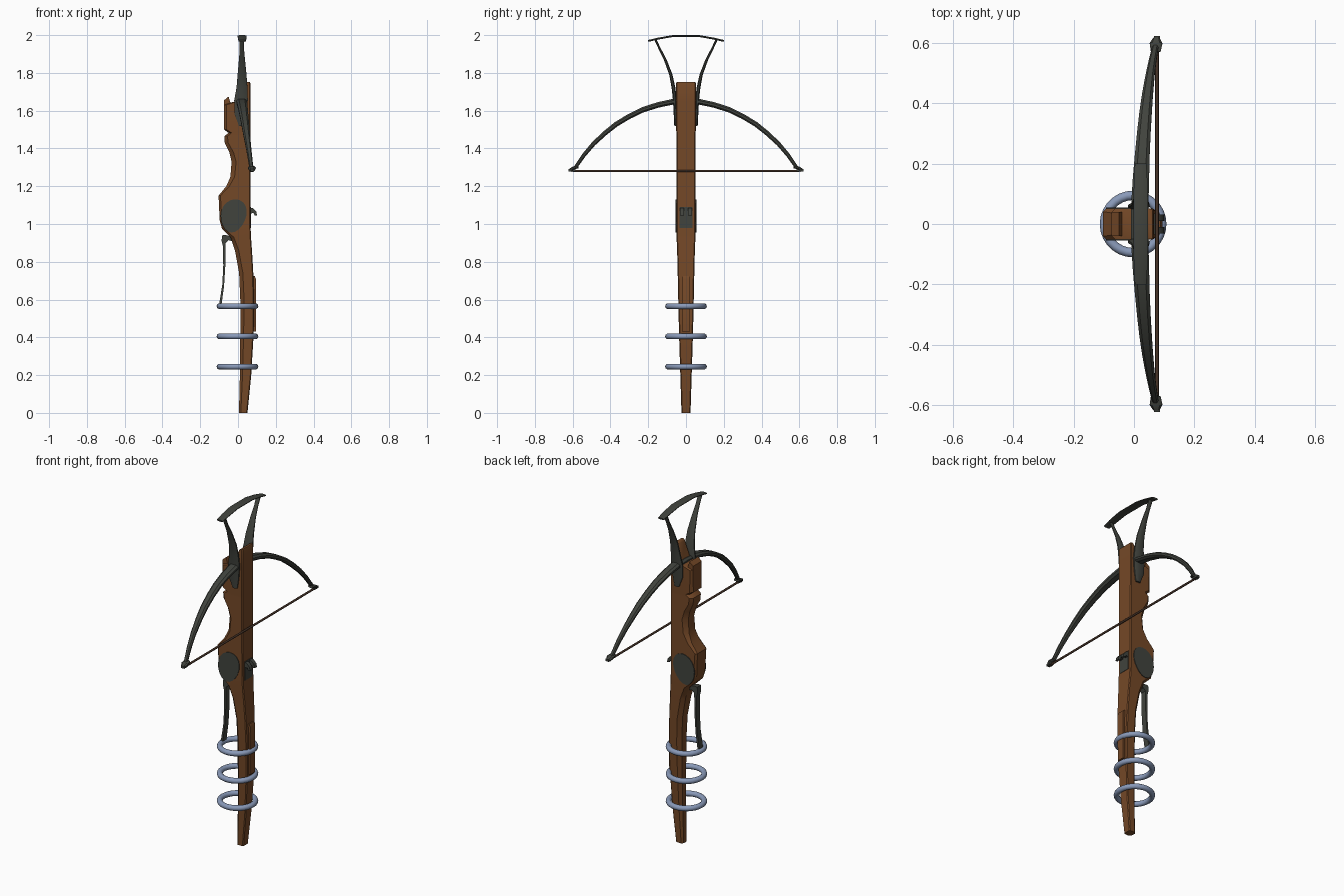
import bpy, bmesh, math
from mathutils import Vector


def material(name, rgb):
    m = bpy.data.materials.new(name)
    m.diffuse_color = (*rgb, 1)
    return m


WOOD = material("walnut wood", (0.175, 0.065, 0.020))
IRON = material("dark iron", (0.052, 0.056, 0.047))
STEEL = material("blue steel", (0.25, 0.32, 0.48))
CORD = material("string cord", (0.065, 0.035, 0.022))


def finish(bm, name, mat, angle=35):
    bmesh.ops.recalc_face_normals(bm, faces=bm.faces)
    me = bpy.data.meshes.new(name)
    bm.to_mesh(me)
    bm.free()
    ob = bpy.data.objects.new(name, me)
    bpy.context.collection.objects.link(ob)
    me.materials.append(mat)
    bpy.context.view_layer.objects.active = ob
    ob.select_set(True)
    bpy.ops.object.shade_smooth_by_angle(angle=math.radians(angle))
    ob.select_set(False)
    return ob


def loft(name, rings, mat, angle=35):
    """Skin a list of equal-length point loops and cap both ends."""
    bm = bmesh.new()
    loops = [[bm.verts.new(p) for p in r] for r in rings]
    n = len(loops[0])
    for a, b in zip(loops, loops[1:]):
        for i in range(n):
            bm.faces.new((a[i], a[(i + 1) % n], b[(i + 1) % n], b[i]))
    bm.faces.new(loops[0])
    bm.faces.new(loops[-1])
    return finish(bm, name, mat, angle)


def strip(name, path, mat, angle=35):
    """Sweep a bevelled bar along a y-z path of (y, z, x0, x1, thickness)."""
    rings = []
    for i, (y, z, x0, x1, t) in enumerate(path):
        a, b = path[max(i - 1, 0)], path[min(i + 1, len(path) - 1)]
        d = Vector((b[0] - a[0], b[1] - a[1])).normalized()
        ny, nz, h, c = -d.y, d.x, t / 2, (x1 - x0) * 0.22
        prof = [(x0, -h * .4), (x0 + c, -h), (x1 - c, -h), (x1, -h * .4),
                (x1, h * .4), (x1 - c, h), (x0 + c, h), (x0, h * .4)]
        rings.append([(x, y + ny * s, z + nz * s) for x, s in prof])
    return loft(name, rings, mat, angle)


def prism(name, outline, y0, y1, mat):
    """Extrude an x-z outline along y."""
    return loft(name, [[(x, y, z) for x, z in outline] for y in (y0, y1)], mat)


def box(name, x, y, z, mat):
    return prism(name, [(x[0], z[0]), (x[1], z[0]), (x[1], z[1]), (x[0], z[1])],
                 y[0], y[1], mat)


# Stock: z, lower edge x, upper edge x, half width, chamfer
sections = [
    (0.00, 0.005, 0.050, 0.024, 0.010), (0.20, 0.010, 0.070, 0.030, 0.014),
    (0.42, 0.012, 0.083, 0.037, 0.018), (0.60, 0.012, 0.085, 0.041, 0.020),
    (0.74, 0.006, 0.081, 0.044, 0.020), (0.86, -0.016, 0.074, 0.047, 0.020),
    (0.93, -0.040, 0.069, 0.050, 0.018), (0.975, -0.085, 0.067, 0.051, 0.014),
    (1.02, -0.097, 0.066, 0.051, 0.012), (1.15, -0.103, 0.065, 0.051, 0.010),
    (1.20, -0.062, 0.065, 0.051, 0.016), (1.25, -0.040, 0.065, 0.051, 0.022),
    (1.33, -0.034, 0.065, 0.051, 0.024), (1.38, -0.046, 0.065, 0.051, 0.022),
    (1.43, -0.070, 0.065, 0.051, 0.018), (1.465, -0.072, 0.065, 0.051, 0.016),
    (1.482, -0.050, 0.065, 0.051, 0.016), (1.50, -0.074, 0.065, 0.052, 0.014),
    (1.63, -0.074, 0.065, 0.052, 0.012), (1.645, -0.030, 0.065, 0.052, 0.012),
    (1.65, 0.000, 0.065, 0.052, 0.010), (1.745, 0.040, 0.065, 0.052, 0.006),
    (1.752, 0.050, 0.062, 0.050, 0.003)]
rings = []
for z, x0, x1, w, c in sections:
    k = 0.005
    rings.append([(x0, -w + c, z), (x0 + c, -w, z), (x1 - k, -w, z), (x1, -w + k, z),
                  (x1, w - k, z), (x1 - k, w, z), (x0 + c, w, z), (x0, w - c, z)])
loft("stock", rings, WOOD)
prism("stock_lip", [(-0.074, 1.62), (-0.03, 1.62), (-0.042, 1.648), (-0.05, 1.675),
                    (-0.074, 1.655)], -0.040, 0.040, WOOD)

# Raised cheek rail on the rear of the stock
prism("cheek_rail", [(0.075, 0.43), (0.094, 0.43), (0.095, 0.71), (0.088, 0.725),
                     (0.07, 0.725)], -0.022, 0.022, WOOD)

# Egg-shaped lock plates on both flanks
egg = []
for i in range(20):
    a = math.tau * i / 20
    r = 0.068 * (1 + 0.12 * math.sin(a))
    egg.append((-0.024 + r * math.cos(a) + 0.010 * math.sin(a),
                1.043 + 0.088 * math.sin(a)))
for side, sy in (("right", -1), ("left", 1)):
    prism(side + "_lock_plate", egg, sy * 0.048, sy * 0.0545, IRON)

# Nut seat with two claws that hold the string
box("nut_plate", (0.060, 0.069), (-0.034, 0.034), (0.98, 1.09), IRON)
for side, sy in (("right", -1), ("left", 1)):
    prism(side + "_nut_claw",
          [(0.06, 1.055), (0.06, 1.088), (0.080, 1.083), (0.097, 1.065), (0.101, 1.045),
           (0.088, 1.046), (0.082, 1.058)], sy * 0.010, sy * 0.032, IRON)

# Long trigger lever
prism("trigger_lever",
      [(-0.02, 0.905), (-0.02, 0.930), (-0.068, 0.942), (-0.084, 0.940), (-0.087, 0.91),
       (-0.079, 0.88), (-0.078, 0.78), (-0.083, 0.68), (-0.099, 0.58), (-0.087, 0.575),
       (-0.074, 0.67), (-0.067, 0.78), (-0.065, 0.90), (-0.050, 0.915)],
      -0.017, 0.017, IRON)

# Carry rings around the butt
for i in range(3):
    bpy.ops.mesh.primitive_torus_add(major_radius=0.095, minor_radius=0.0155,
                                     major_segments=28, minor_segments=10,
                                     location=(-0.003, 0, 0.245 + 0.16 * i))
    ring = bpy.context.object
    ring.name = "steel_ring_%d" % (i + 1)
    ring.data.materials.append(STEEL)
    bpy.ops.object.shade_smooth()
    ring.select_set(False)

# Bow limbs, swept tip to tip
half = [(0.0, 1.652, -0.010, 0.048, 0.030), (0.07, 1.647, -0.009, 0.048, 0.030),
        (0.15, 1.630, -0.004, 0.050, 0.029), (0.23, 1.604, 0.003, 0.052, 0.028),
        (0.30, 1.570, 0.010, 0.055, 0.027), (0.37, 1.528, 0.018, 0.059, 0.026),
        (0.43, 1.480, 0.027, 0.063, 0.025), (0.49, 1.424, 0.038, 0.068, 0.023),
        (0.54, 1.365, 0.049, 0.074, 0.021), (0.585, 1.300, 0.060, 0.081, 0.018)]
strip("bow_limbs", [(-y, *r) for y, *r in half[:0:-1]] + half, IRON)

# Bow tips and string
for side, sy in (("right", -1), ("left", 1)):
    strip(side + "_bow_nock", [(sy * 0.570, 1.302, 0.056, 0.088, 0.014),
                               (sy * 0.598, 1.296, 0.052, 0.094, 0.016),
                               (sy * 0.612, 1.283, 0.062, 0.086, 0.022)], IRON)
    box(side + "_string_loop", (0.066, 0.086), sorted((sy * 0.585, sy * 0.622)),
        (1.279, 1.292), IRON)
rings = [[(0.076 + 0.006 * math.cos(a), y, 1.281 + 0.006 * math.sin(a))
          for a in (math.tau * i / 8 for i in range(8))] for y in (-0.60, 0.60)]
loft("bow_string", rings, CORD, 60)

# Foot stirrup: two flaring arms and an arched tread
for side, sy in (("right", -1), ("left", 1)):
    strip(side + "_stirrup_arm",
          [(sy * y, *r) for y, *r in (
              (0.056, 1.520, 0.005, 0.035, 0.012), (0.057, 1.580, -0.018, 0.045, 0.016),
              (0.059, 1.655, -0.020, 0.052, 0.020), (0.066, 1.720, -0.008, 0.050, 0.020),
              (0.080, 1.790, -0.002, 0.045, 0.017), (0.110, 1.870, 0.005, 0.037, 0.014),
              (0.138, 1.925, 0.009, 0.032, 0.012), (0.163, 1.978, 0.008, 0.033, 0.011))],
          IRON)
strip("stirrup_tread",
      [(y, z, 0.022 - w, 0.022 + w, 0.010) for y, z, w in (
          (-0.20, 1.969, 0.019), (-0.15, 1.981, 0.022), (-0.07, 1.995, 0.024),
          (0.07, 1.995, 0.024), (0.15, 1.981, 0.022), (0.20, 1.969, 0.019))], IRON)
